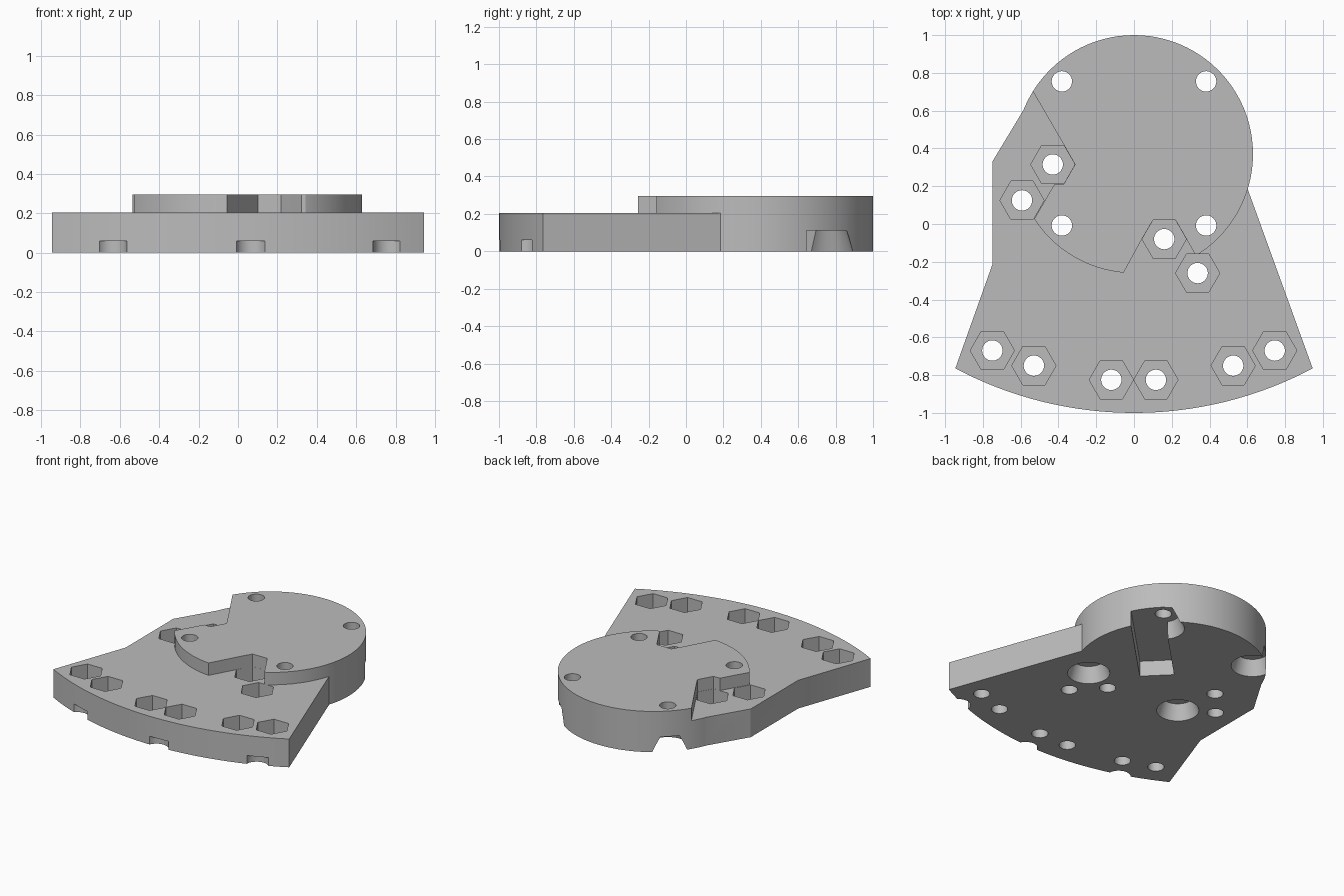
import bpy, bmesh
from math import sin, cos, pi, radians, asin

PLATE_TOP, DISC_TOP = 0.205, 0.295
DISC_Y, DISC_R = 0.37, 0.63
ARC_Y, ARC_R = 1.017, 2.017      # front arc centre and radius
LOW, HIGH = -0.05, 0.4           # overshoot heights for cutters

old = bpy.data.objects.get("Cube")
if old:
    bpy.data.objects.remove(old)

grey = bpy.data.materials.new("plain_grey")
grey.use_nodes = True
colour = (0.5, 0.5, 0.5, 1)
grey.diffuse_color = colour
grey.node_tree.nodes["Principled BSDF"].inputs["Base Color"].default_value = colour


def circle(x, y, r, n=48):
    return [(x + r * cos(2 * pi * i / n), y + r * sin(2 * pi * i / n)) for i in range(n)]


def prism(name, pts, z0, z1, top_pts=None):
    """Closed solid between a bottom outline and an equal or given top outline."""
    bm = bmesh.new()
    lower = [bm.verts.new((x, y, z0)) for x, y in pts]
    upper = [bm.verts.new((x, y, z1)) for x, y in top_pts or pts]
    bm.faces.new(lower[::-1])
    bm.faces.new(upper)
    n = len(pts)
    for i in range(n):
        j = (i + 1) % n
        bm.faces.new((lower[i], lower[j], upper[j], upper[i]))
    bmesh.ops.recalc_face_normals(bm, faces=bm.faces)
    mesh = bpy.data.meshes.new(name)
    bm.to_mesh(mesh)
    bm.free()
    mesh.materials.append(grey)
    ob = bpy.data.objects.new(name, mesh)
    bpy.context.collection.objects.link(ob)
    return ob


def combine(body, tool, operation="DIFFERENCE"):
    """Apply a boolean to the body and discard the tool."""
    mod = body.modifiers.new("combine", "BOOLEAN")
    mod.operation, mod.object, mod.solver = operation, tool, "EXACT"
    with bpy.context.temp_override(object=body, active_object=body):
        bpy.ops.object.modifier_apply(modifier=mod.name)
    bpy.data.objects.remove(tool)


# Fan-shaped base plate with a curved front
half = asin(0.946 / ARC_R)
arc = [(ARC_R * sin(a), ARC_Y - ARC_R * cos(a))
       for a in (half * (i / 16 - 1) for i in range(33))]
body = prism("mounting_plate",
             arc + [(0.6, 0.19), (0, 0.5), (-0.53, 0.695), (-0.75, 0.33), (-0.75, -0.215)],
             0, PLATE_TOP)

# Round boss
combine(body, prism("boss", circle(0, DISC_Y, DISC_R, 96), 0, DISC_TOP), "UNION")

# Clearance wedges in the raised part of the boss
wedges = [
    [(-0.54, 0.71), (-0.37, 0.417), (-0.312, 0.315), (-0.371, 0.213), (-0.42, 0.213),
     (-0.535, 0.015), (-0.9, 0.015), (-0.9, 0.71)],
    [(-0.062, -0.27), (0.042, -0.08), (0.101, 0.022), (0.219, 0.022), (0.278, -0.08),
     (0.335, -0.18), (0.335, -0.4), (-0.062, -0.4)],
]
for pts in wedges:
    combine(body, prism("wedge_cutter", pts, PLATE_TOP, HIGH))

# Hexagonal nut pockets with bolt holes
for x, y in [(-0.75, -0.67), (-0.53, -0.75), (-0.12, -0.825), (0.116, -0.825),
             (0.525, -0.75), (0.745, -0.67), (0.337, -0.26), (0.16, -0.08),
             (-0.43, 0.315), (-0.593, 0.125)]:
    combine(body, prism("nut_cutter", circle(x, y, 0.117, 6), 0.09, HIGH))
    combine(body, prism("bolt_cutter", circle(x, y, 0.054, 32), LOW, HIGH))

# Boss screw holes with tapered recesses underneath
for x in (-0.382, 0.382):
    for y in (-0.008, 0.755):
        combine(body, prism("screw_cutter", circle(x, y, 0.054, 32), LOW, HIGH))
        combine(body, prism("taper_cutter", circle(x, y, 0.155), LOW, 0.11,
                            circle(x, y, 0.105)))

# Diagonal cable channel underneath, open at the rim
k = 0.5 ** 0.5
channel = [((a + p) * k, DISC_Y + (a - p) * k)
           for a, p in [(-0.067, -0.02), (-0.067, 0.206), (0.9, 0.206), (0.9, -0.02)]]
combine(body, prism("channel_cutter", channel, LOW, 0.112))

# Scalloped notches along the lower front edge
for x in (-0.635, 0.065, 0.755):
    a = asin(x / ARC_R)
    r = ARC_R + 0.03
    combine(body, prism("notch_cutter",
                        circle(r * sin(a), ARC_Y - r * cos(a), 0.08), LOW, 0.06))

bpy.ops.object.select_all(action="DESELECT")
body.select_set(True)
bpy.context.view_layer.objects.active = body
bpy.ops.object.shade_smooth_by_angle(angle=radians(30))
